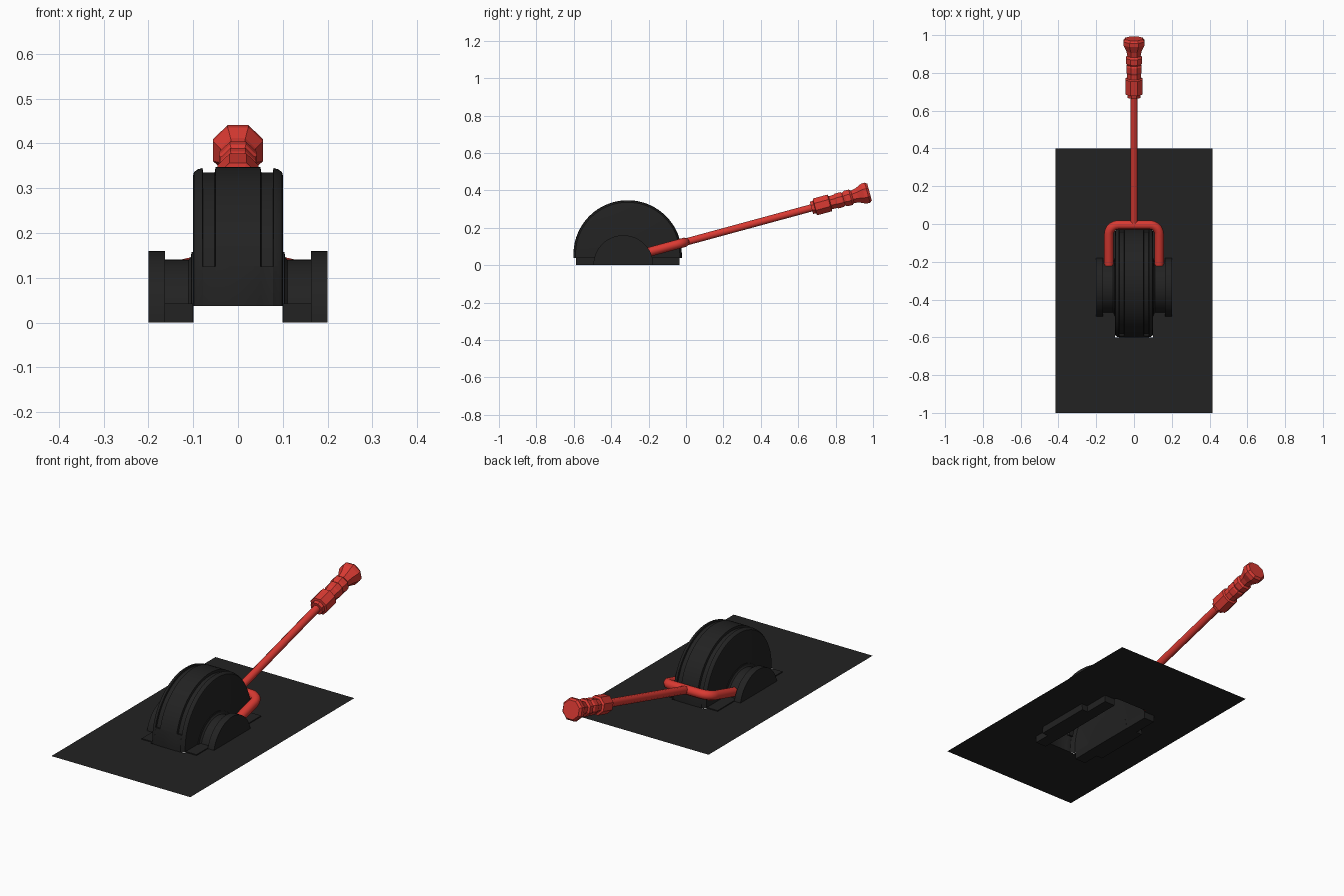
import bpy, bmesh
from math import sin, cos, pi, radians
from mathutils import Vector, Matrix

cube = bpy.data.objects.get("Cube")
if cube:
    bpy.data.objects.remove(cube)


def material(name, rgb):
    m = bpy.data.materials.new(name)
    m.use_nodes = True
    m.diffuse_color = (*rgb, 1)
    m.node_tree.nodes["Principled BSDF"].inputs["Base Color"].default_value = (*rgb, 1)
    return m


BLACK = material("matte black", (0.016, 0.016, 0.016))
RED = material("handle red", (0.7, 0.042, 0.032))


def finish(name, bm, mat, smooth=None):
    bmesh.ops.recalc_face_normals(bm, faces=bm.faces)
    me = bpy.data.meshes.new(name)
    bm.to_mesh(me)
    bm.free()
    me.materials.append(mat)
    ob = bpy.data.objects.new(name, me)
    bpy.context.collection.objects.link(ob)
    if smooth:
        bpy.ops.object.select_all(action='DESELECT')
        ob.select_set(True)
        bpy.context.view_layer.objects.active = ob
        bpy.ops.object.shade_smooth_by_angle(angle=radians(smooth))
    return ob


def skin(bm, rings, closed=True, caps=True):
    """Bridge successive rings of points with quads."""
    vs = [[bm.verts.new(p) for p in ring] for ring in rings]
    n = len(vs[0])
    for a, b in zip(vs, vs[1:]):
        for i in range(n if closed else n - 1):
            j = (i + 1) % n
            bm.faces.new((a[i], a[j], b[j], b[i]))
    if caps:
        bm.faces.new(vs[0])
        bm.faces.new(vs[-1])
    return vs


FLOOR = 0.037
MID_Y = -0.312

# Thin base plate with an opening under the housing
bm = bmesh.new()


def rect(x, y0, y1):
    return [(-x, y0, FLOOR), (x, y0, FLOOR), (x, y1, FLOOR), (-x, y1, FLOOR)]


skin(bm, [rect(0.415, -1, 0.4), rect(0.1, -0.6, -0.024)], caps=False)
finish("base_plate", bm, BLACK)

# Arched housing, open underneath, with two grooves running over the rim
half = [(0.1, 0.272), (0.098, 0.279), (0.09, 0.285), (0.079, 0.288), (0.078, 0.278),
        (0.052, 0.278), (0.05, 0.29)]
profile = [(-x, r) for x, r in half] + [(x, r) for x, r in reversed(half)]
HUB_Z = 0.057


def housing_ring(deg, grooved, z=None):
    a = radians(deg)
    ring = []
    for x, r in profile:
        if not grooved and 0.051 < abs(x) < 0.0785:
            r = 0.289
        ring.append((x, MID_Y - r * cos(a), HUB_Z + r * sin(a) if z is None else z))
    return ring


START = 14
steps = 36
rings = [housing_ring(0, False, FLOOR), housing_ring(0, False), housing_ring(START / 2, False),
         housing_ring(START - 0.3, False)]
rings += [housing_ring(START + (180 - 2 * START) * i / steps, True) for i in range(steps + 1)]
rings += [housing_ring(180.3 - START, False), housing_ring(180 - START / 2, False),
          housing_ring(180, False), housing_ring(180, False, FLOOR)]
bm = bmesh.new()
vs = skin(bm, rings, closed=False, caps=False)
for side in (0, -1):
    bm.faces.new([ring[side] for ring in vs])
finish("wheel_housing", bm, BLACK, 30)

# Half-round hubs and floor rails on both sides
hub_profile = [(0.099, 0.157), (0.104, 0.157), (0.105, 0.147), (0.11, 0.141), (0.163, 0.141),
               (0.163, 0.16), (0.2, 0.16)]
for side, label in ((1, "left"), (-1, "right")):
    bm = bmesh.new()
    skin(bm, [[(side * x, -0.335 - r * cos(pi * i / 24), r * sin(pi * i / 24))
               for i in range(25)] for x, r in hub_profile])
    finish(label + "_hub", bm, BLACK, 30)

    bm = bmesh.new()
    bmesh.ops.create_cube(bm, size=1, matrix=Matrix.Translation((side * 0.132, MID_Y, 0.021))
                          @ Matrix.Diagonal((0.064, 0.552, 0.042, 1)))
    finish(label + "_floor_rail", bm, BLACK)

# Tilted handle frame: local y runs along the shaft
TILT = Matrix.Translation((0, 0, 0.124)) @ Matrix.Rotation(radians(15.2), 4, 'X')


def lathe(name, points, sides, smooth=None):
    bm = bmesh.new()
    skin(bm, [[TILT @ Vector((r * cos(2 * pi * (i + 0.5) / sides), s,
                              r * sin(2 * pi * (i + 0.5) / sides)))
               for i in range(sides)] for s, r in points])
    finish(name, bm, RED, smooth)


lathe("handle_shaft", [(-0.005, 0.021), (0.72, 0.021)], 8, 50)
lathe("handle_grip", [(0.695, 0.036), (0.712, 0.038), (0.715, 0.05), (0.795, 0.05),
                      (0.8, 0.039), (0.825, 0.039), (0.835, 0.044), (0.865, 0.044),
                      (0.873, 0.038), (0.885, 0.046), (0.912, 0.046), (0.922, 0.037),
                      (0.95, 0.043), (0.985, 0.06), (1.005, 0.06), (1.017, 0.05)], 8)

# Fork: a round bar bent into a U around the housing
REACH, CORNER = 0.133, 0.05
arc = [(REACH - CORNER * (1 - cos(a)), -0.055 + CORNER * sin(a))
       for a in (radians(d) for d in range(0, 91, 18))]
path = [(REACH, -0.225)] + arc
path += [(-x, y) for x, y in reversed(path)]
pts = [Vector((x, y, 0)) for x, y in path]
rings = []
for i, p in enumerate(pts):
    t = (pts[min(i + 1, len(pts) - 1)] - pts[max(i - 1, 0)]).normalized()
    if i in (0, len(pts) - 1):
        t = Vector((0, 1 if i == 0 else -1, 0))
    n = Vector((-t.y, t.x, 0))
    rings.append([TILT @ (p + 0.025 * (n * cos(pi * k / 4) + Vector((0, 0, sin(pi * k / 4)))))
                  for k in range(8)])
bm = bmesh.new()
skin(bm, rings)
finish("handle_fork", bm, RED, 50)
